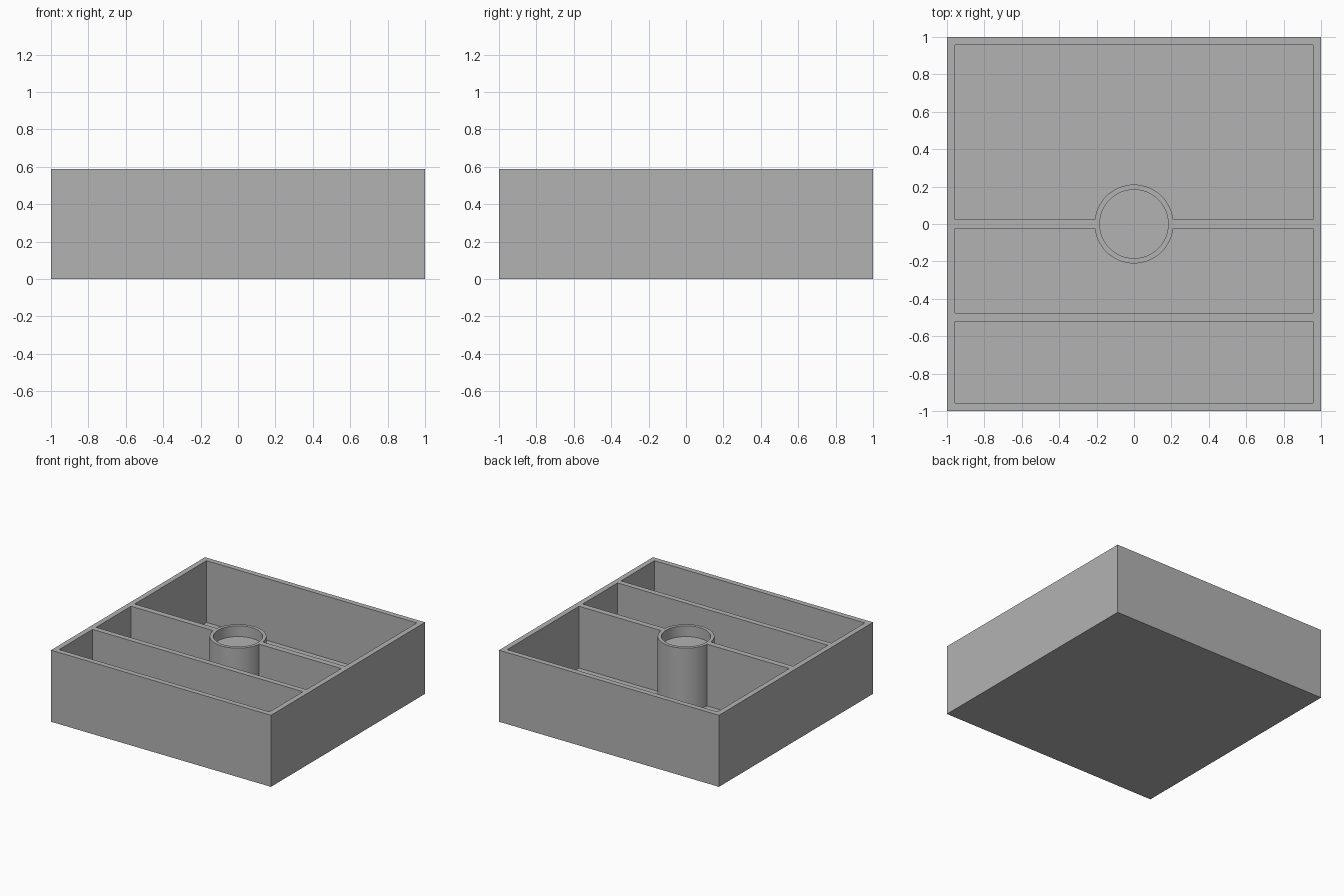
import bpy
from math import radians

cube = bpy.data.objects.get("Cube")
if cube:
    bpy.data.objects.remove(cube, do_unlink=True)

HEIGHT = 0.588
FLOOR = 0.08          # top of the tray bottom
INNER = 0.956         # inside face of the outer walls
POST_RADIUS, CUP_RADIUS, CUP_FLOOR = 0.211, 0.183, 0.5
ABOVE = HEIGHT + 0.2  # cutters reach past the rim


def box(name, x0, x1, y0, y1, z0, z1):
    bpy.ops.mesh.primitive_cube_add(
        size=1, location=((x0 + x1) / 2, (y0 + y1) / 2, (z0 + z1) / 2))
    obj = bpy.context.object
    obj.name = name
    obj.scale = (x1 - x0, y1 - y0, z1 - z0)
    bpy.ops.object.transform_apply(location=True, rotation=False, scale=True)
    return obj


def cylinder(name, radius, z0, z1):
    bpy.ops.mesh.primitive_cylinder_add(
        vertices=96, radius=radius, depth=z1 - z0, location=(0, 0, (z0 + z1) / 2))
    obj = bpy.context.object
    obj.name = name
    bpy.ops.object.transform_apply(location=True, rotation=False, scale=True)
    return obj


def cut(target, cutter):
    """Subtract the cutter from the target and apply the result."""
    mod = target.modifiers.new("cut", "BOOLEAN")
    mod.operation, mod.solver, mod.object = "DIFFERENCE", "EXACT", cutter
    bpy.context.view_layer.objects.active = target
    bpy.ops.object.modifier_apply(modifier=mod.name)


grey = bpy.data.materials.new("plain grey")
grey.use_nodes = True
grey.diffuse_color = (0.45, 0.45, 0.45, 1)
grey.node_tree.nodes["Principled BSDF"].inputs["Base Color"].default_value = grey.diffuse_color

# Outer block of the tray
tray = box("divided_tray", -1, 1, -1, 1, 0, HEIGHT)

# Three compartments, leaving the dividers and the round centre post standing
post = cylinder("post_keepout", POST_RADIUS, -0.2, ABOVE + 0.2)
cutters = [post]
for name, y0, y1 in (("back_pocket", 0.024, INNER),
                     ("middle_pocket", -0.477, -0.024),
                     ("front_pocket", -INNER, -0.522)):
    pocket = box(name, -INNER, INNER, y0, y1, FLOOR, ABOVE)
    if name != "front_pocket":
        cut(pocket, post)
    cut(tray, pocket)
    cutters.append(pocket)

# Shallow round cup in the top of the post
cup = cylinder("cup_recess", CUP_RADIUS, CUP_FLOOR, ABOVE)
cut(tray, cup)
cutters.append(cup)

for helper in cutters:
    bpy.data.objects.remove(helper, do_unlink=True)

# Colour and shading
tray.data.materials.clear()
tray.data.materials.append(grey)
bpy.ops.object.select_all(action="DESELECT")
tray.select_set(True)
bpy.context.view_layer.objects.active = tray
bpy.ops.object.shade_smooth_by_angle(angle=radians(30))
